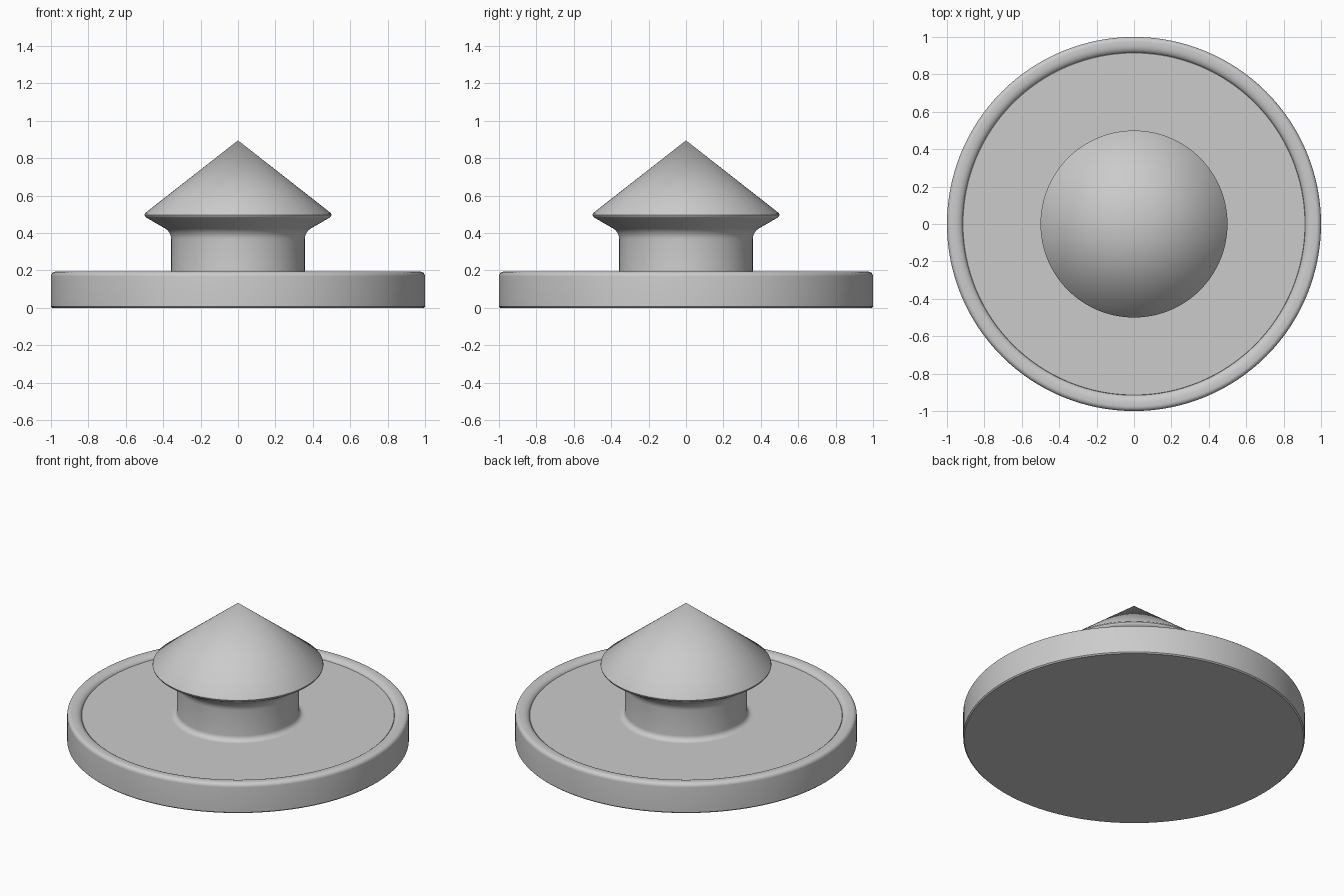
import bpy, bmesh, math
from mathutils import Matrix

if "Cube" in bpy.data.objects:
    bpy.data.objects.remove(bpy.data.objects["Cube"])


def lathe(name, profile, segments=128):
    """Revolve an (r, z) profile around the z axis."""
    bm = bmesh.new()
    verts = [bm.verts.new((r, 0, z)) for r, z in profile]
    edges = [bm.edges.new(p) for p in zip(verts, verts[1:])]
    bmesh.ops.spin(bm, geom=verts + edges, cent=(0, 0, 0), axis=(0, 0, 1),
                   angle=math.tau, steps=segments, use_duplicate=False)
    bmesh.ops.remove_doubles(bm, verts=bm.verts, dist=1e-5)
    bmesh.ops.recalc_face_normals(bm, faces=bm.faces)
    mesh = bpy.data.meshes.new(name)
    bm.to_mesh(mesh)
    bm.free()
    ob = bpy.data.objects.new(name, mesh)
    bpy.context.collection.objects.link(ob)
    bpy.ops.object.select_all(action='DESELECT')
    ob.select_set(True)
    bpy.context.view_layer.objects.active = ob
    bpy.ops.object.shade_smooth_by_angle(angle=math.radians(35))
    return ob


def arc(cr, cz, rr, rz, a0, a1, n=6):
    """Points on an elliptical arc, angles in degrees."""
    return [(cr + rr * math.cos(a), cz + rz * math.sin(a))
            for a in (math.radians(a0 + (a1 - a0) * i / n) for i in range(n + 1))]


floor_z = 0.17

# Round base plate: flat underside, rounded raised rim, shallow recessed floor
base = [(0, 0), (0.993, 0), (1.0, 0.007)]
base += arc(0.975, 0.168, 0.025, 0.025, 0, 90)
base += arc(0.96, floor_z - 0.007, 0.045, 0.03, 90, 171)
base += [(0.914, floor_z), (0.39, floor_z)]
lathe("base_plate", base)

# Stem with a fillet at the foot, flaring into a pointed conical cap
knob = arc(0.39, floor_z + 0.032, 0.033, 0.032, -90, -180)
knob += [(0.357, 0.365)]
knob += arc(0.427, 0.365, 0.07, 0.07, 180, 120)[1:]
knob += [(0.49, 0.482), (0.497, 0.488), (0.5, 0.497), (0.497, 0.506), (0, 0.895)]
lathe("knob", knob)
